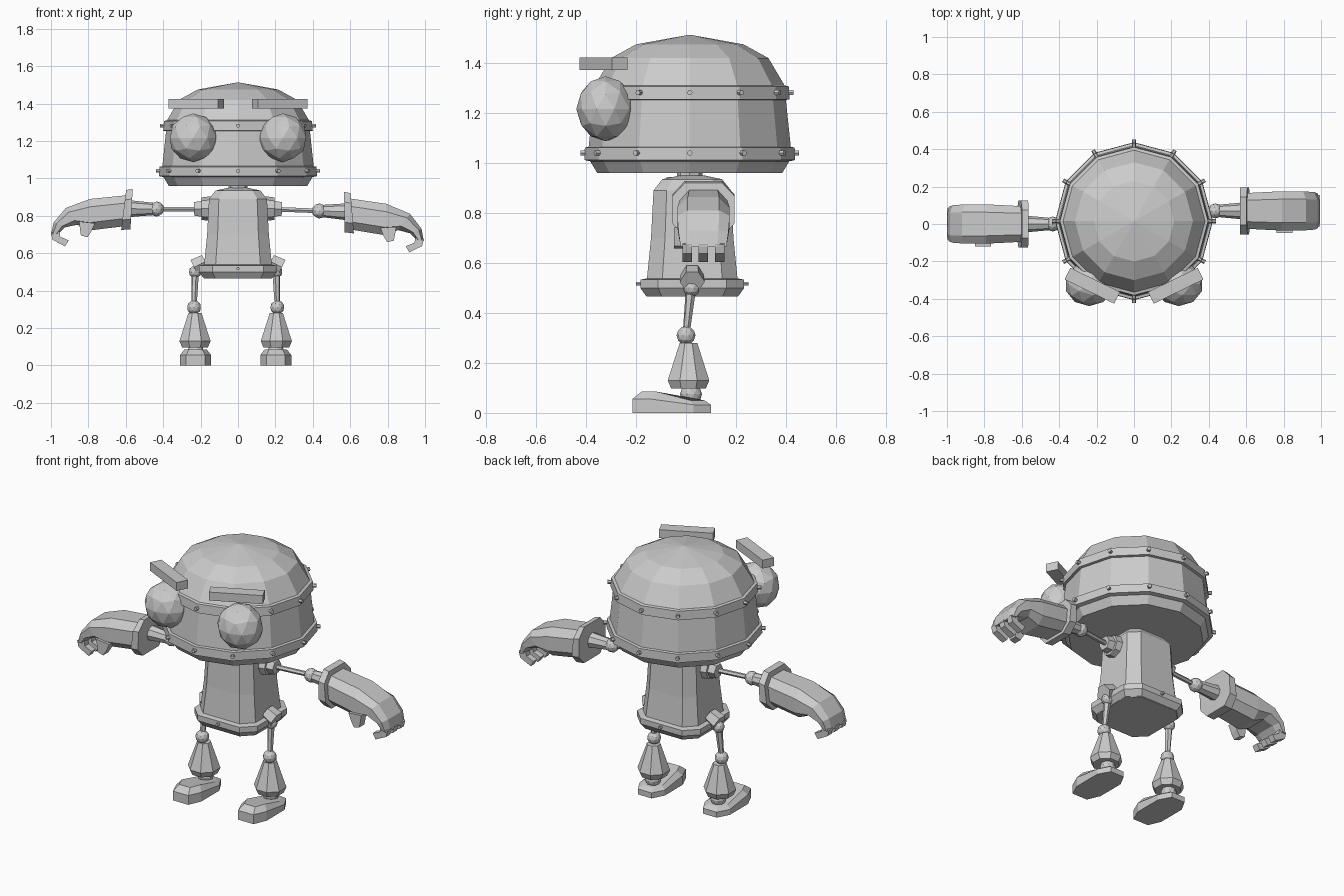
import bpy, bmesh, math
from mathutils import Matrix, Vector

if "Cube" in bpy.data.objects:
    bpy.data.objects.remove(bpy.data.objects["Cube"])

grey = bpy.data.materials.new("metal_grey")
grey.diffuse_color = (0.6, 0.6, 0.6, 1)
grey.use_nodes = True
grey.node_tree.nodes["Principled BSDF"].inputs["Base Color"].default_value = grey.diffuse_color
I = Matrix.Identity(4)


def finish(name, bm, M=I):
    bm.transform(M)
    bmesh.ops.recalc_face_normals(bm, faces=bm.faces)
    me = bpy.data.meshes.new(name)
    bm.to_mesh(me)
    bm.free()
    me.materials.append(grey)
    ob = bpy.data.objects.new(name, me)
    bpy.context.collection.objects.link(ob)
    return ob


def loft(name, rings, M=I):
    """Skin a list of equal-length point loops and cap both ends."""
    bm = bmesh.new()
    vs = [[bm.verts.new(p) for p in r] for r in rings]
    n = len(vs[0])
    for a, b in zip(vs, vs[1:]):
        for i in range(n):
            bm.faces.new((a[i], a[(i + 1) % n], b[(i + 1) % n], b[i]))
    bm.faces.new(vs[0])
    bm.faces.new(vs[-1])
    return finish(name, bm, M)


def circle(n, phase=0.0):
    return [(math.cos(phase + math.tau * i / n), math.sin(phase + math.tau * i / n))
            for i in range(n)]


def lathe(name, profile, section, cx=0, cy=0, M=I):
    return loft(name, [[(cx + r * x, cy + r * y, z) for x, y in section]
                       for r, z in profile], M)


def rod(name, a, b, r1, r2, n=6, M=I):
    a, b = Vector(a), Vector(b)
    q = (b - a).to_track_quat('Z', 'Y')
    return loft(name, [[p + q @ Vector((r * x, r * y, 0)) for x, y in circle(n)]
                       for p, r in ((a, r1), (b, r2))], M)


def ball(name, c, r, sub=2, sy=1.0, M=I):
    bm = bmesh.new()
    bmesh.ops.create_icosphere(bm, subdivisions=sub, radius=r)
    return finish(name, bm, M @ Matrix.Translation(c) @ Matrix.Diagonal((1, sy, 1, 1)))


def box(name, c, size, rot=I):
    bm = bmesh.new()
    bmesh.ops.create_cube(bm, size=1)
    return finish(name, bm, Matrix.Translation(c) @ rot @ Matrix.Diagonal((*size, 1)))


def rivets(name, cy, z, r, n, size):
    for i, (x, y) in enumerate(circle(n)):
        rod(f"{name}_{i}", (x * (r - .02), cy + y * (r - .02), z),
            (x * (r + .018), cy + y * (r + .018), z), size, size)


# Head: twelve-sided drum with faceted dome
HY = .015
twelve = circle(12)
lathe("head", [(.37, .96), (.40, 1.01), (.405, 1.06), (.385, 1.25), (.38, 1.31),
               (.315, 1.42), (.215, 1.475), (.004, 1.513)], twelve, 0, HY)
lathe("head_lower_band", [(.39, 1.005), (.422, 1.012), (.42, 1.062), (.39, 1.068)],
      twelve, 0, HY)
lathe("head_upper_band", [(.37, 1.25), (.40, 1.255), (.396, 1.307), (.37, 1.313)],
      twelve, 0, HY)
rivets("lower_band_rivet", HY, 1.04, .42, 12, .011)
rivets("upper_band_rivet", HY, 1.282, .398, 12, .011)

# Eyes and brows
for s, side in ((-1, "left"), (1, "right")):
    ball(f"{side}_eye", (s * .24, -.322, 1.217), .13, 2, .9)
    box(f"{side}_brow", (s * .223, -.33, 1.398), (.295, .07, .05),
        Matrix.Rotation(s * math.radians(26), 4, 'Z'))

# Torso: chamfered square section with a riveted skirt
TY = .025
k = .66
chamfered = [(1, -k), (1, k), (k, 1), (-k, 1), (-1, k), (-1, -k), (-k, -1), (k, -1)]
lathe("torso", [(.182, .465), (.195, .50), (.182, .53), (.165, .70), (.155, .89),
                (.12, .935), (.05, .95)], chamfered, 0, TY)
lathe("torso_skirt", [(.185, .468), (.208, .50), (.208, .533), (.175, .54)],
      chamfered, 0, TY)
rivets("skirt_rivet", TY, .517, .208, 8, .009)
lathe("neck", [(.052, .92), (.052, .975)], circle(8), 0, HY)

# Arms, described on the left side
oct_section = [(1, .5), (.6, 1), (-.6, 1), (-1, .5), (-1, -.5), (-.6, -1), (.6, -1), (1, -.5)]


def slab(xt, zt, xb, zb, hy):
    """Section running from an upper point to a lower point, hy half-wide."""
    return [((xt + xb) / 2 + (xt - xb) / 2 * t, hy * w, (zt + zb) / 2 + (zt - zb) / 2 * t)
            for w, t in oct_section]


def finger(name, pts, y, w, M):
    loft(name, [[(xt, y - w, zt), (xt, y + w, zt), (xb, y + w, zb), (xb, y - w, zb)]
                for xt, zt, xb, zb in pts], M)


def arm(side, M, root_y):
    loft(f"{side}_glove", [slab(-.59, .91, -.60, .745, .095),
                           slab(-.79, .89, -.79, .722, .105),
                           slab(-.92, .842, -.86, .752, .105),
                           slab(-.985, .765, -.925, .738, .10),
                           slab(-1.0, .70, -.96, .705, .092)], M)
    loft(f"{side}_cuff", [slab(-.563, .944, -.575, .728, .125),
                          slab(-.598, .938, -.625, .724, .125)], M)
    rod(f"{side}_forearm", (-.42, 0, .836), (-.58, 0, .838), .03, .045, 8, M)
    ball(f"{side}_elbow", (-.435, 0, .836), .04, 2, 1, M)
    rod(f"{side}_upper_arm", (-.2, root_y, .835), (-.42, 0, .836), .014, .014, 6, M)
    for i, y in enumerate((-.065, 0, .065)):
        finger(f"{side}_finger_{i}", [(-1.0, .71, -.955, .72), (-.992, .672, -.95, .688),
                                      (-.925, .636, -.905, .668)], y, .019, M)
    finger(f"{side}_thumb", [(-.765, .76, -.85, .77), (-.785, .715, -.845, .73),
                             (-.805, .685, -.84, .695)], -.095, .024, M)


arm("left", I, .025)
pivot = Vector((.2, 0, .835))
arm("right", Matrix.Translation((0, .07, 0)) @ Matrix.Translation(pivot)
    @ Matrix.Rotation(math.radians(2.5), 4, 'Y') @ Matrix.Translation(-pivot)
    @ Matrix.Diagonal((-1, 1, 1, 1)), -.04)

# Shoulder sockets, hips and legs
foot_plan = [(.05, -.215), (.083, -.14), (.083, .03), (.045, .10),
             (-.045, .10), (-.083, .03), (-.083, -.14), (-.05, -.215)]


def foot_top(y):
    return .085 if y < -.1 else .05


for s, side, x in ((-1, "left", -.235), (1, "right", .21)):
    rod(f"{side}_shoulder_socket", (s * .13, .03, .838), (s * .195, .03, .838), .068, .06, 8)
    rod(f"{side}_shoulder_cap", (s * .185, .03, .838), (s * .235, .03, .836), .05, .042, 6)
    # Slanted hip socket with ball
    rod(f"{side}_hip_socket", (s * .175, .025, .555), (s * .235, .025, .525), .045, .05, 6)
    ball(f"{side}_hip_ball", (x + s * -.006, .022, .50), .034)
    rod(f"{side}_thigh", (x + s * -.006, .02, .50), (x, 0, .31), .021, .014)
    ball(f"{side}_knee", (x, 0, .31), .038)
    # Bell-shaped shin
    lathe(f"{side}_shin", [(.038, .28), (.09, .13), (.075, .097)],
          circle(8, math.pi / 8), x + s * -.005, .01)
    cx = x + s * -.008
    ball(f"{side}_ankle", (cx, .02, .075), .044)
    # Foot with a raised toe and low heel
    loft(f"{side}_foot", [[(cx + px, py, 0) for px, py in foot_plan],
                          [(cx + px, py, foot_top(py) * .65) for px, py in foot_plan],
                          [(cx + px * .72, -.03 + (py + .03) * .8, foot_top(py))
                           for px, py in foot_plan]])
